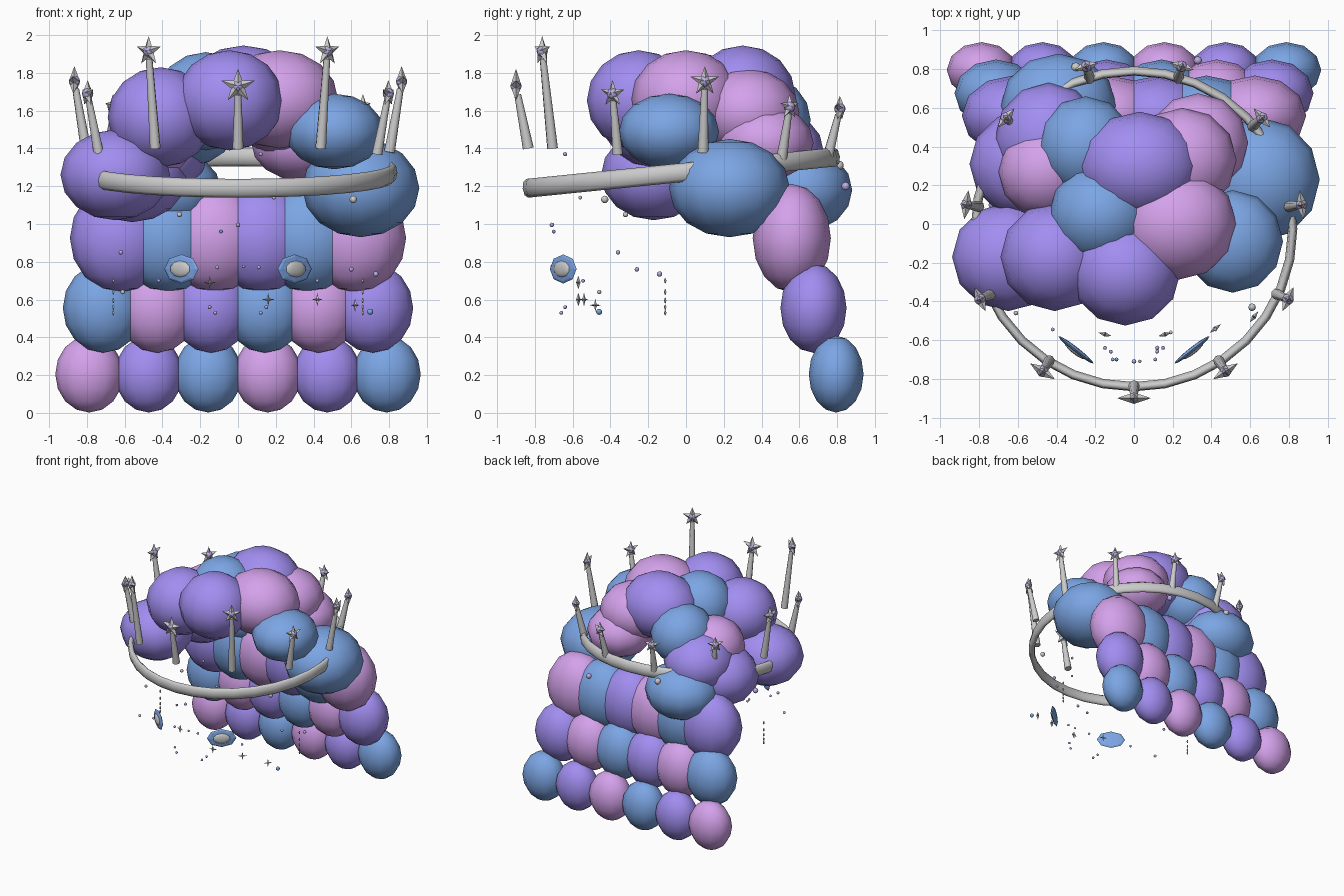
import bpy, bmesh, math
from mathutils import Matrix, Vector

if "Cube" in bpy.data.objects:
    bpy.data.objects.remove(bpy.data.objects["Cube"])


def mat(name, rgb):
    m = bpy.data.materials.new(name)
    m.diffuse_color = (*rgb, 1)
    m.use_nodes = True
    m.node_tree.nodes["Principled BSDF"].inputs["Base Color"].default_value = m.diffuse_color
    return m


BLUE = mat("soft_blue", (0.2, 0.38, 0.78))
PURPLE = mat("soft_purple", (0.36, 0.27, 0.88))
PINK = mat("soft_pink", (0.66, 0.36, 0.83))
LILAC = mat("lilac_gem", (0.5, 0.42, 0.78))


def make(name, bm, material=None, smooth=True):
    bmesh.ops.recalc_face_normals(bm, faces=bm.faces)
    for f in bm.faces:
        f.smooth = smooth
    me = bpy.data.meshes.new(name)
    bm.to_mesh(me)
    bm.free()
    if material:
        me.materials.append(material)
    ob = bpy.data.objects.new(name, me)
    bpy.context.collection.objects.link(ob)
    return ob


def ellipsoid(name, c, r, material=None, seg=12, rings=8, rot=None, smooth=True):
    bm = bmesh.new()
    bmesh.ops.create_uvsphere(bm, u_segments=seg, v_segments=rings, radius=1)
    m = Matrix.Translation(c) @ (rot or Matrix()) @ Matrix.Diagonal((*r, 1))
    bm.transform(m)
    return make(name, bm, material, smooth)


def star(name, c, r, inner, depth, points, angle, material=None):
    bm = bmesh.new()
    n = points * 2
    ring = []
    for i in range(n):
        a = math.pi / 2 + i * math.tau / n
        q = r if i % 2 == 0 else inner
        ring.append(bm.verts.new((q * math.cos(a), 0, q * math.sin(a))))
    for y in (-depth, depth):
        tip = bm.verts.new((0, y, 0))
        for i in range(n):
            bm.faces.new((ring[i], ring[(i + 1) % n], tip))
    bm.transform(Matrix.Translation(c) @ Matrix.Rotation(angle, 4, 'Z'))
    return make(name, bm, material, False)


# Back curtain of hair: three rows of six puffs
rows = [  # y, z, spacing, radii, colour cycle
    (0.795, 0.205, 0.315, (0.18, 0.145, 0.203), (PINK, PURPLE, BLUE)),
    (0.675, 0.555, 0.285, (0.215, 0.175, 0.237), (BLUE, PINK, PURPLE)),
    (0.56, 0.925, 0.25, (0.265, 0.207, 0.287), (PURPLE, BLUE, PINK)),
]
for j, (y, z, step, r, cols) in enumerate(rows):
    for i in range(6):
        ellipsoid(f"back_puff_{j}_{i}", ((i - 2.5) * step, y, z), r, cols[i % 3])

# Crown of hair: large overlapping puffs
puffs = [
    ((-0.65, -0.17, 1.26), (0.29, 0.28, 0.24), PURPLE),
    ((-0.41, -0.17, 1.565), (0.28, 0.28, 0.265), PURPLE),
    ((-0.045, -0.25, 1.655), (0.285, 0.275, 0.265), PURPLE),
    ((0.22, 0.0, 1.66), (0.31, 0.29, 0.26), PINK),
    ((0.51, -0.09, 1.49), (0.26, 0.265, 0.2), BLUE),
    ((0.65, 0.23, 1.19), (0.31, 0.32, 0.26), BLUE),
    ((0.33, 0.42, 1.43), (0.26, 0.255, 0.2), PINK),
    ((0.25, 0.33, 1.59), (0.28, 0.27, 0.23), PINK),
    ((0.03, 0.3, 1.68), (0.32, 0.28, 0.265), PURPLE),
    ((-0.17, 0.05, 1.65), (0.27, 0.26, 0.26), BLUE),
    ((-0.25, 0.4, 1.55), (0.25, 0.26, 0.24), BLUE),
    ((-0.46, 0.27, 1.46), (0.24, 0.24, 0.23), PINK),
    ((-0.44, 0.44, 1.38), (0.28, 0.29, 0.24), PURPLE),
    ((-0.56, 0.31, 1.25), (0.29, 0.28, 0.24), PURPLE),
    ((-0.39, 0.61, 1.18), (0.3, 0.27, 0.225), BLUE),
]
for i, (c, r, m) in enumerate(puffs):
    ellipsoid(f"crown_puff_{i}", c, r, m)

# Tilted headband: flattened torus
bm = bmesh.new()
NU, NV = 32, 8
loops = []
for i in range(NU):
    a = math.tau * i / NU
    loop = []
    for j in range(NV):
        b = math.tau * j / NV
        q = 0.82 + 0.024 * math.cos(b)
        loop.append(bm.verts.new((q * math.sin(a), -q * math.cos(a), 0.05 * math.sin(b))))
    loops.append(loop)
for i in range(NU):
    for j in range(NV):
        p, q, k = loops[i], loops[(i + 1) % NU], (j + 1) % NV
        bm.faces.new((p[j], q[j], q[k], p[k]))
bm.transform(Matrix.Translation((0, -0.025, 1.272)) @ Matrix.Rotation(math.radians(5.8), 4, 'X'))
make("headband", bm)

# Eleven leaning posts, each topped by a star with a gem
heights = {0: (1.40, 1.73, 0.092), 1: (1.40, 1.915, 0.08), 2: (1.37, 1.69, 0.072),
           3: (1.38, 1.755, 0.08), 4: (1.34, 1.62, 0.068), 5: (1.36, 1.61, 0.068)}
for k in range(-5, 6):
    base, top, size = heights[abs(k)]
    a = k * math.tau / 11
    d = Vector((math.sin(a), -math.cos(a), 0))
    mid = Vector((0, -0.025, 0))
    p0 = mid + d * 0.81 + Vector((0, 0, base))
    p1 = mid + d * 0.875 + Vector((0, 0, top))
    axis = p1 - p0
    end = p0 + axis * (1 - size * 0.5 / axis.length)
    bm = bmesh.new()
    bmesh.ops.create_cone(bm, cap_ends=True, segments=8, radius1=0.029, radius2=0.018,
                          depth=(end - p0).length)
    bm.transform(Matrix.Translation((p0 + end) / 2) @ axis.to_track_quat('Z', 'Y').to_matrix().to_4x4())
    post = make(f"post_{k + 5}", bm)
    for f in post.data.polygons:
        f.use_smooth = len(f.vertices) == 4
    star(f"star_{k + 5}", p1, size, size * 0.42, 0.03, 5, a)
    ellipsoid(f"star_gem_{k + 5}", p1, (0.03, 0.03, 0.03), LILAC, 8, 6)

# Eye jewels: blue faceted disc with pale centre, mirrored
for s in (-1, 1):
    rot = Matrix.Rotation(s * math.radians(38), 4, 'Z') @ Matrix.Rotation(math.radians(90), 4, 'X')
    c = Vector((s * 0.3, -0.65, 0.762))
    out = Vector((s * 0.61, -0.79, 0)) * 0.008
    ellipsoid(f"eye_rim_{s}", c, (0.115, 0.077, 0.014), BLUE, 8, 6, rot, False)
    ellipsoid(f"eye_centre_{s}", c + out, (0.07, 0.046, 0.016), None, 10, 6, rot)

# Loose pearls: position, radius, material
pearls = [
    ((0.61, -0.43, 1.13), 0.02, None), ((-0.3, 0.81, 1.31), 0.025, None),
    ((0.33, 0.845, 1.2), 0.022, LILAC), ((-0.73, 0.1, 1.075), 0.022, LILAC),
    ((-0.31, -0.32, 1.05), 0.014, None), ((0.19, -0.56, 1.14), 0.01, None),
    ((0.12, -0.64, 1.37), 0.011, LILAC), ((0, -0.71, 0.995), 0.012, LILAC),
    ((-0.09, -0.7, 0.96), 0.01, BLUE), ((0.7, -0.46, 0.535), 0.016, BLUE),
    ((0.73, -0.14, 0.735), 0.014, LILAC), ((-0.62, -0.36, 0.85), 0.012, LILAC),
    ((0.6, -0.26, 0.76), 0.012, LILAC), ((-0.61, -0.46, 0.64), 0.012, None),
    ((0.03, -0.71, 0.775), 0.009, LILAC),
]
for i, (c, r, m) in enumerate(pearls):
    ellipsoid(f"pearl_{i}", c, (r, r, r), m, 8, 6)

# Mirrored small beads on cheeks and side chains
for s in (-1, 1):
    for i, (x, y, z) in enumerate([(0.11, -0.7, 0.77), (0.15, -0.64, 0.56), (0.12, -0.66, 0.53),
                                   (0.42, -0.545, 0.7)]):
        ellipsoid(f"cheek_bead_{s}_{i}", (s * x, y, z), (0.01, 0.01, 0.01), LILAC, 8, 6)
    for i, z in enumerate((0.7, 0.64, 0.595, 0.56, 0.53)):
        ellipsoid(f"chain_bead_{s}_{i}", (s * 0.66, -0.11, z), (0.006, 0.006, 0.015), None, 6, 4)

# Four-pointed sparkles
for i, c in enumerate([(0.42, -0.54, 0.6), (0.62, -0.48, 0.57), (0.16, -0.57, 0.6), (-0.15, -0.57, 0.69)]):
    star(f"sparkle_{i}", c, 0.036, 0.009, 0.012, 4, math.atan2(c[0], -c[1]))
